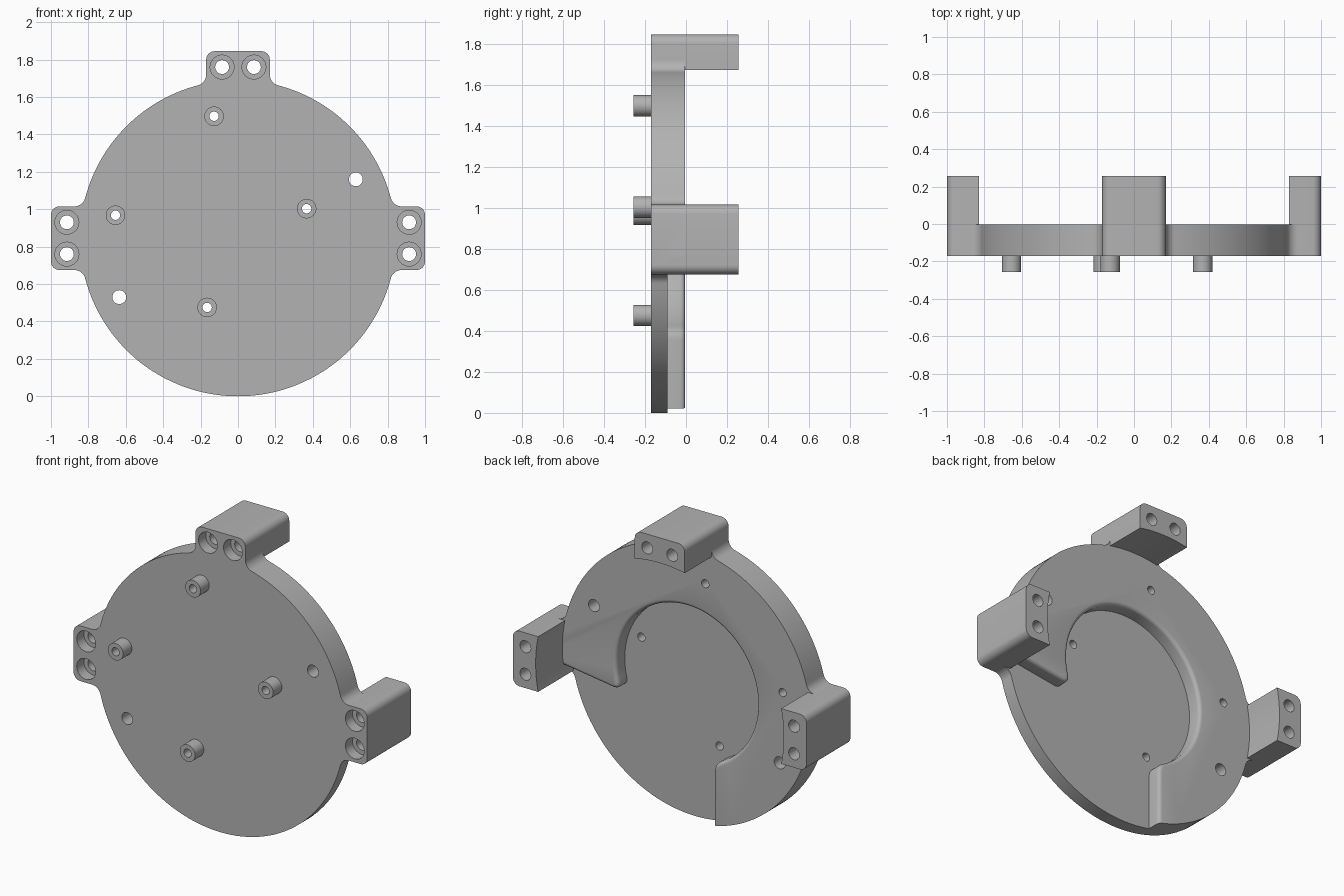
import bpy, bmesh, math
from math import sin, cos, radians, sqrt, atan2
from mathutils import Vector

if "Cube" in bpy.data.objects:
    bpy.data.objects.remove(bpy.data.objects["Cube"])

R = 0.845                        # disc radius, also height of its centre
REACH, HALF = 1.0, 0.17          # outer end and half width of each lug
FRONT, FLOOR, BACK, END = -0.171, -0.09, -0.004, 0.256
PEGS = [(-0.128, 0.652), (0.367, 0.158), (-0.655, 0.123), (-0.165, -0.37)]
PINS = [(0.63, 0.315), (-0.635, -0.315)]

grey = bpy.data.materials.new("plain_grey")
grey.use_nodes = True
colour = (0.45, 0.45, 0.45, 1)
grey.diffuse_color = colour
grey.node_tree.nodes["Principled BSDF"].inputs["Base Color"].default_value = colour


def arc(cx, cy, r, a, b, n):
    """Points on an arc from angle a to b, in degrees."""
    steps = [radians(a + (b - a) * i / n) for i in range(n + 1)]
    return [(cx + r * cos(t), cy + r * sin(t)) for t in steps]


def turn(pts, degrees):
    c, s = cos(radians(degrees)), sin(radians(degrees))
    return [(x * c - y * s, x * s + y * c) for x, y in pts]


def add_prism(bm, pts, y0, y1):
    """Extrude an outline (relative to the disc centre) along y."""
    face = bm.faces.new([bm.verts.new((x, y0, v + R)) for x, v in pts])
    made = bmesh.ops.extrude_face_region(bm, geom=[face])["geom"]
    moved = [g for g in made if isinstance(g, bmesh.types.BMVert)]
    bmesh.ops.translate(bm, verts=moved, vec=(0, y1 - y0, 0))


def make(name, prisms):
    bm = bmesh.new()
    for pts, y0, y1 in prisms:
        add_prism(bm, pts, y0, y1)
    bmesh.ops.recalc_face_normals(bm, faces=bm.faces)
    mesh = bpy.data.meshes.new(name)
    bm.to_mesh(mesh)
    bm.free()
    mesh.materials.append(grey)
    ob = bpy.data.objects.new(name, mesh)
    bpy.context.collection.objects.link(ob)
    return ob


def cut(ob, cutter):
    mod = ob.modifiers.new("cut", "BOOLEAN")
    mod.operation, mod.solver, mod.object = "DIFFERENCE", "EXACT", cutter
    cutter.hide_render = True
    graph = bpy.context.evaluated_depsgraph_get()
    mesh = bpy.data.meshes.new_from_object(ob.evaluated_get(graph))
    ob.modifiers.clear()
    ob.data = mesh


def circle(x, v, r, n=32):
    return arc(x, v, r, 0, 360, n)[:-1]


def mirrored(half):
    """Close a right-hand half outline with its mirror image."""
    return half + [(-x, y) for x, y in reversed(half)]


# Lug outline pointing up: root fillet, side, rounded outer corner
fillet, corner = 0.06, 0.045
fx = HALF + fillet
fy = sqrt((R + fillet) ** 2 - fx ** 2)
root = math.degrees(atan2(fy, fx))
round_corner = arc(HALF - corner, REACH - corner, corner, 0, 90, 8)
lug = mirrored(arc(fx, fy, fillet, root + 180, 180, 10) + round_corner)

# Disc with three lugs
gap = 90 - root
outline = []
for angle, sweep in ((0, 90), (90, 90), (180, 180)):
    outline += turn(lug, angle - 90)
    outline += arc(0, 0, R, angle + gap, angle + sweep - gap, sweep // 3)[1:-1]
plate = make("plate", [(outline, FRONT, BACK)])


# Recess: central circle opening out to the lower rim
def blend(p, c, q, n=6):
    p, c, q = Vector(p), Vector(c), Vector(q)
    pts = []
    for i in range(n + 1):
        t = i / n
        pts.append(tuple(p * (1 - t) ** 2 + c * 2 * t * (1 - t) + q * t * t))
    return pts


inner = arc(0, 0, 0.48, -14, 242, 80)
recess = [(1.1, -0.074)]
recess += blend((0.51, -0.157), (0.456, -0.165), inner[0])[:-1]
recess += inner
recess += blend(inner[-1], (-0.185, -0.445), (-0.185, -0.49))[1:]
recess += [(-0.185, -1.1), (1.1, -1.1)]
recess_cutter = make("recess_cutter", [(recess, FLOOR, 0.4)])
cut(plate, recess_cutter)

# Rounded rim of the recess
bm = bmesh.new()
bm.from_mesh(plate.data)
rim = []
for e in bm.edges:
    mid = (e.verts[0].co + e.verts[1].co) / 2
    flat = all(abs(v.co.y - BACK) < 0.001 for v in e.verts)
    if flat and math.hypot(mid.x, mid.z - R) < 0.8:
        rim.append(e)
bmesh.ops.bevel(bm, geom=rim, offset=0.03, segments=4, profile=0.5,
                affect="EDGES", clamp_overlap=True)
bm.to_mesh(plate.data)
bm.free()

# Lug blocks reaching back, hollowed to the disc radius
edge = math.degrees(math.asin(HALF / R))
block = mirrored(round_corner) + arc(0, 0, R, 90 + edge, 90 - edge, 16)
blocks = [make(name, [(turn(block, a), FLOOR, END)])
          for name, a in (("left_block", -90), ("top_block", 0), ("right_block", 90))]

# Hollow pegs on the front
pegs = make("pegs", [(circle(x, v, 0.052), -END, FRONT + 0.005) for x, v in PEGS])

# Drilled holes and counterbores
bolts = [p for a in (-90, 0, 90) for p in turn([(-0.085, 0.915), (0.085, 0.915)], a)]
drills = [(circle(x, v, 0.037), -0.4, 0.4) for x, v in bolts + PINS]
drills += [(circle(x, v, 0.025), -0.4, 0.4) for x, v in PEGS]
drill_cutter = make("drill_cutter", drills)
bore_cutter = make("counterbore_cutter",
                   [(circle(x, v, 0.064), -0.4, FRONT + 0.07) for x, v in bolts])
for ob in [plate, pegs] + blocks:
    cut(ob, drill_cutter)
cut(plate, bore_cutter)

for helper in (recess_cutter, drill_cutter, bore_cutter):
    bpy.data.objects.remove(helper)

# Smooth curved faces, keep edges crisp
bpy.ops.object.select_all(action="DESELECT")
for ob in [plate, pegs] + blocks:
    ob.select_set(True)
bpy.context.view_layer.objects.active = plate
bpy.ops.object.shade_smooth_by_angle(angle=radians(30))
